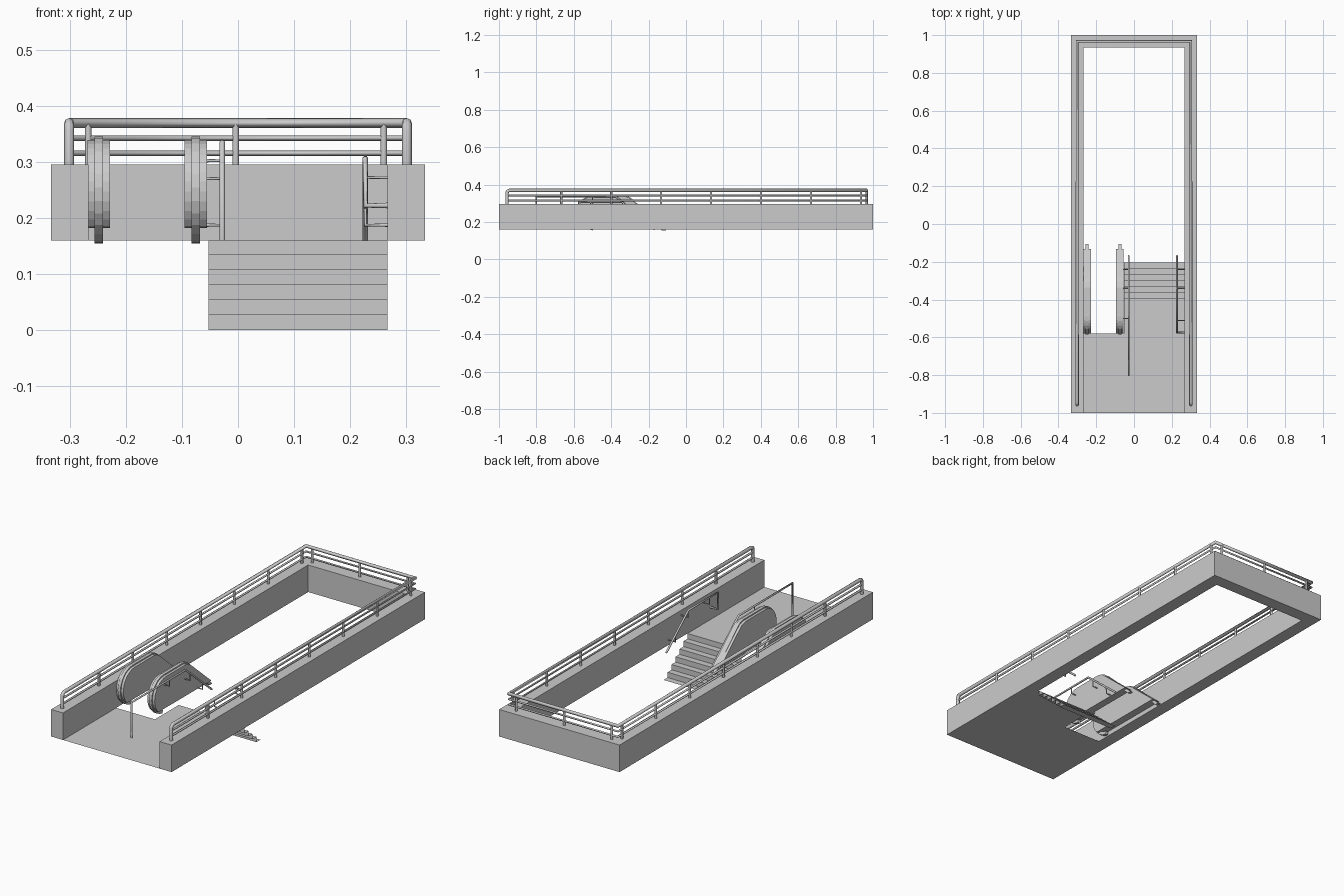
import bpy, bmesh, math

if "Cube" in bpy.data.objects:
    bpy.data.objects.remove(bpy.data.objects["Cube"])

FLOOR, TOP = 0.16, 0.295


def mesh_object(name, verts, faces):
    me = bpy.data.meshes.new(name)
    me.from_pydata(verts, [], faces)
    ob = bpy.data.objects.new(name, me)
    bpy.context.collection.objects.link(ob)
    return ob


def prism(name, outline, offset):
    """Extrude a closed outline of 3D points along an offset."""
    ob = mesh_object(name, outline, [list(range(len(outline)))])
    bm = bmesh.new()
    bm.from_mesh(ob.data)
    res = bmesh.ops.extrude_face_region(bm, geom=bm.faces[:])
    moved = [v for v in res["geom"] if isinstance(v, bmesh.types.BMVert)]
    bmesh.ops.translate(bm, verts=moved, vec=offset)
    # put back the starting cap if the extrusion removed it
    bmesh.ops.holes_fill(bm, edges=[e for e in bm.edges if e.is_boundary], sides=0)
    bmesh.ops.recalc_face_normals(bm, faces=bm.faces[:])
    bm.to_mesh(ob.data)
    bm.free()
    return ob


def pipe(name, points, radius):
    cu = bpy.data.curves.new(name, "CURVE")
    cu.dimensions = "3D"
    cu.bevel_depth = radius
    cu.bevel_resolution = 2
    cu.use_fill_caps = True
    sp = cu.splines.new("POLY")
    sp.points.add(len(points) - 1)
    for p, co in zip(sp.points, points):
        p.co = (*co, 1)
    ob = bpy.data.objects.new(name, cu)
    bpy.context.collection.objects.link(ob)
    return ob


# Low wall around three sides of the opening
prism("parapet_wall", [(-.333, -1, FLOOR), (-.267, -1, FLOOR), (-.267, .935, FLOOR),
                       (.267, .935, FLOOR), (.267, -1, FLOOR), (.333, -1, FLOOR),
                       (.333, 1, FLOOR), (-.333, 1, FLOOR)], (0, 0, TOP - FLOOR))

# Thin entrance floor
mesh_object("landing_floor", [(-.267, -1, FLOOR), (.267, -1, FLOOR), (.267, -.393, FLOOR),
                              (-.053, -.393, FLOOR), (-.053, -.58, FLOOR), (-.267, -.58, FLOOR)],
            [range(6)])

# Staircase as a thin folded sheet
verts, faces = [], []
profile = [(-.393, FLOOR)]
for i in range(6):
    y, z = -.393 + i * .0315, FLOOR * (5 - i) / 6
    profile += [(y, z), (y + .0315, z)]
for y, z in profile:
    verts += [(-.053, y, z), (.267, y, z)]
for i in range(len(profile) - 1):
    faces.append((2 * i, 2 * i + 1, 2 * i + 3, 2 * i + 2))
mesh_object("staircase", verts, faces)


# Escalator side outline, grown or shrunk by inset
def side_line(inset, end, low_angle):
    r = .095 - inset
    pts = [end, (-.288, .323 - inset), (-.308, .338 - inset), (-.335, .345 - inset)]
    for i in range(13):
        a = math.radians(90 + (low_angle - 90) * i / 12)
        pts.append((-.49 + r * math.cos(a), .25 + r * math.sin(a)))
    return pts


for side, x in (("left", -.248), ("right", -.075)):
    # Broad side body
    body = side_line(.006, (-.132, .182), 228)
    prism(f"escalator_body_{side}", [(x - .02, y, z) for y, z in body], (.04, 0, 0))
    # Narrow moving handrail over the edge
    outer = side_line(0, (-.106, .154), 265)
    inner = side_line(.016, (-.128, .154), 265)
    prism(f"escalator_handrail_{side}",
          [(x - .0075, y, z) for y, z in outer + inner[::-1]], (.015, 0, 0))

# Wall railing: top rail with bent-down ends
X, YF, YB = .301, -.957, .967
half = [(X, YF, TOP), (X, YF, .355), (X, YF + .004, .365), (X, YF + .014, .369), (X, YB, .369)]
pipe("railing_top", half + [(-x, y, z) for x, y, z in half[::-1]], .009)
for i, z in enumerate((.342, .315)):
    pipe(f"railing_mid_{i}", [(X, YF, z), (X, YB, z), (-X, YB, z), (-X, YF, z)], .005)

# Railing posts
posts = [(s * X, -.667 + i * .267) for s in (-1, 1) for i in range(7)]
posts += [(x, YB) for x in (-.267, -.004, .26)]
for i, (x, y) in enumerate(posts):
    pipe(f"railing_post_{i}", [(x, y, TOP), (x, y, .369)], .006)

# Stair handrail on the escalator side, with a floor post
pipe("stair_handrail_left", [(-.028, -.8, FLOOR), (-.028, -.8, .335),
                             (-.028, -.375, .335), (-.028, -.168, FLOOR)], .005)
# Stair handrail on the wall side, returning into the wall
pipe("stair_handrail_right", [(.267, -.575, .222), (.227, -.575, .222), (.227, -.575, .306),
                              (.227, -.343, .306), (.227, -.168, FLOOR)], .005)

# Handrail brackets
for i, (y, drop) in enumerate(((-.5, 0), (-.34, .032), (-.24, .115))):
    pipe(f"bracket_left_{i}", [(-.056, y, .302 - drop), (-.028, y, .302 - drop),
                               (-.028, y, .333 - drop)], .003)
for i, (y, drop) in enumerate(((-.51, 0), (-.34, 0), (-.24, .085))):
    pipe(f"bracket_right_{i}", [(.267, y, .272 - drop), (.227, y, .272 - drop),
                                (.227, y, .305 - drop)], .003)
